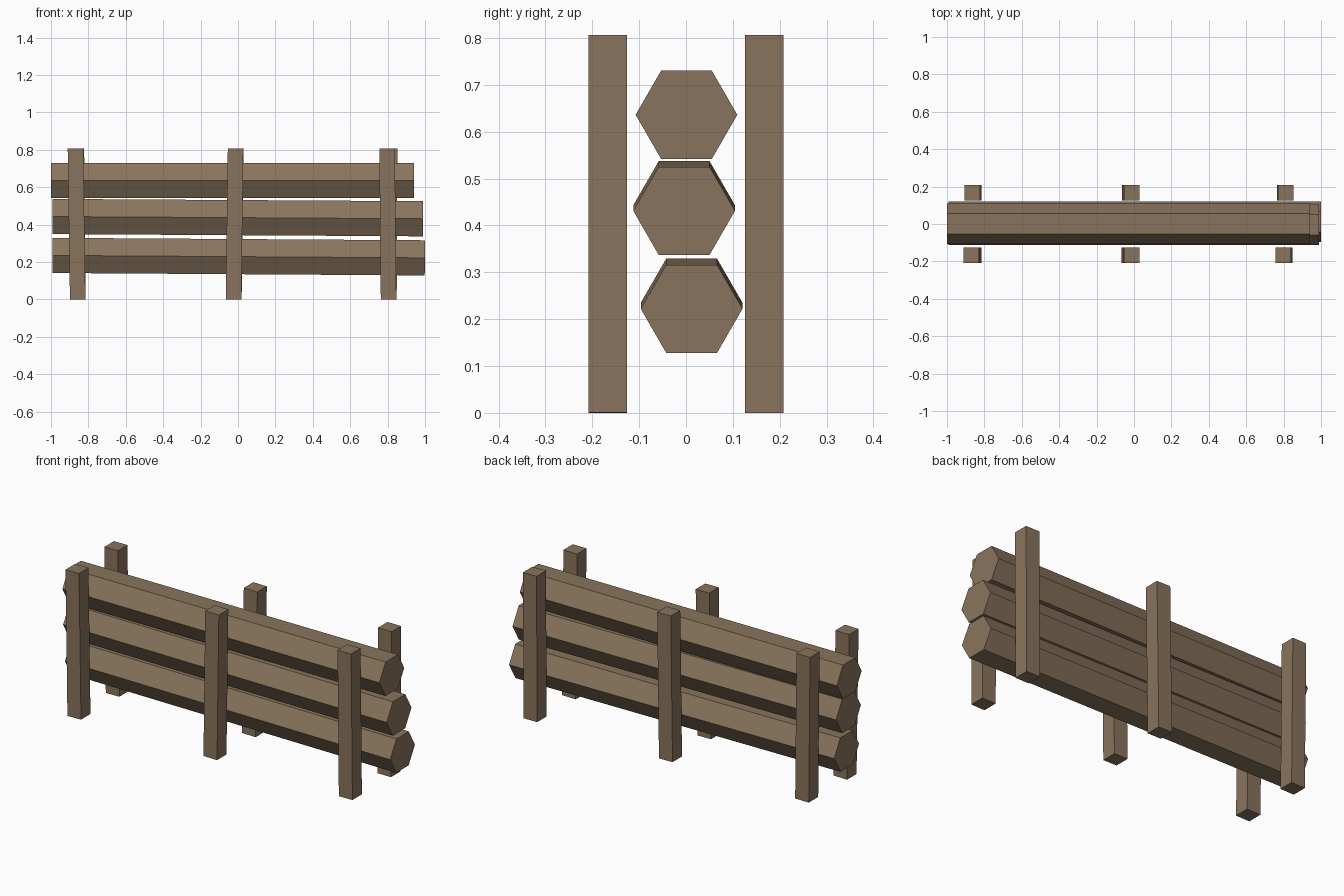
import bpy
import math
from mathutils import Vector

cube = bpy.data.objects.get("Cube")
if cube:
    bpy.data.objects.remove(cube, do_unlink=True)

# Weathered wood shared by every part
wood = bpy.data.materials.new("weathered_brown_wood")
wood.use_nodes = True
colour = (0.25, 0.175, 0.108, 1)
wood.diffuse_color = colour
wood.node_tree.nodes["Principled BSDF"].inputs["Base Color"].default_value = colour


def beam(name, start, end, radius, sides, turn):
    """Flat-sided prism running from start to end, turned about its own axis."""
    start, end = Vector(start), Vector(end)
    axis = end - start
    bpy.ops.mesh.primitive_cylinder_add(
        vertices=sides, radius=radius, depth=axis.length, location=(start + end) / 2)
    ob = bpy.context.object
    ob.name = name
    ob.data.name = name
    # Keep one cross-section direction along y, then tilt in the xz plane
    for v in ob.data.vertices:
        v.co.rotate(turn_matrix(turn))
    ob.rotation_euler.y = math.atan2(axis.x, axis.z)
    ob.data.materials.append(wood)
    return ob


def turn_matrix(angle):
    from mathutils import Matrix
    return Matrix.Rotation(angle, 3, 'Z')


# Stacked hexagonal logs: x start, x end, y, z at start, z at end
logs = {
    "bottom_log": (-0.992, 0.999, 0.012, 0.235, 0.222),
    "middle_log": (-0.992, 0.989, -0.004, 0.443, 0.431),
    "top_log": (-1.0, 0.941, 0.001, 0.636, 0.636),
}
for name, (x0, x1, y, z0, z1) in logs.items():
    beam(name, (x0, y, z0), (x1, y, z1), 0.1085, 6, 0)

# Square posts on both sides, each leaning slightly: x at foot, x at top
post_width = 0.083
post_height = 0.806
posts = {
    "front_right_post": (-0.857, -0.869, -1),
    "front_middle_post": (-0.024, -0.013, -1),
    "front_left_post": (0.805, 0.797, -1),
    "back_right_post": (-0.856, -0.864, 1),
    "back_middle_post": (-0.022, -0.011, 1),
    "back_left_post": (0.807, 0.811, 1),
}
for name, (foot, top, side) in posts.items():
    y = side * 0.167
    beam(name, (foot, y, 0), (top, y, post_height),
         post_width / math.sqrt(2), 4, math.pi / 4)
